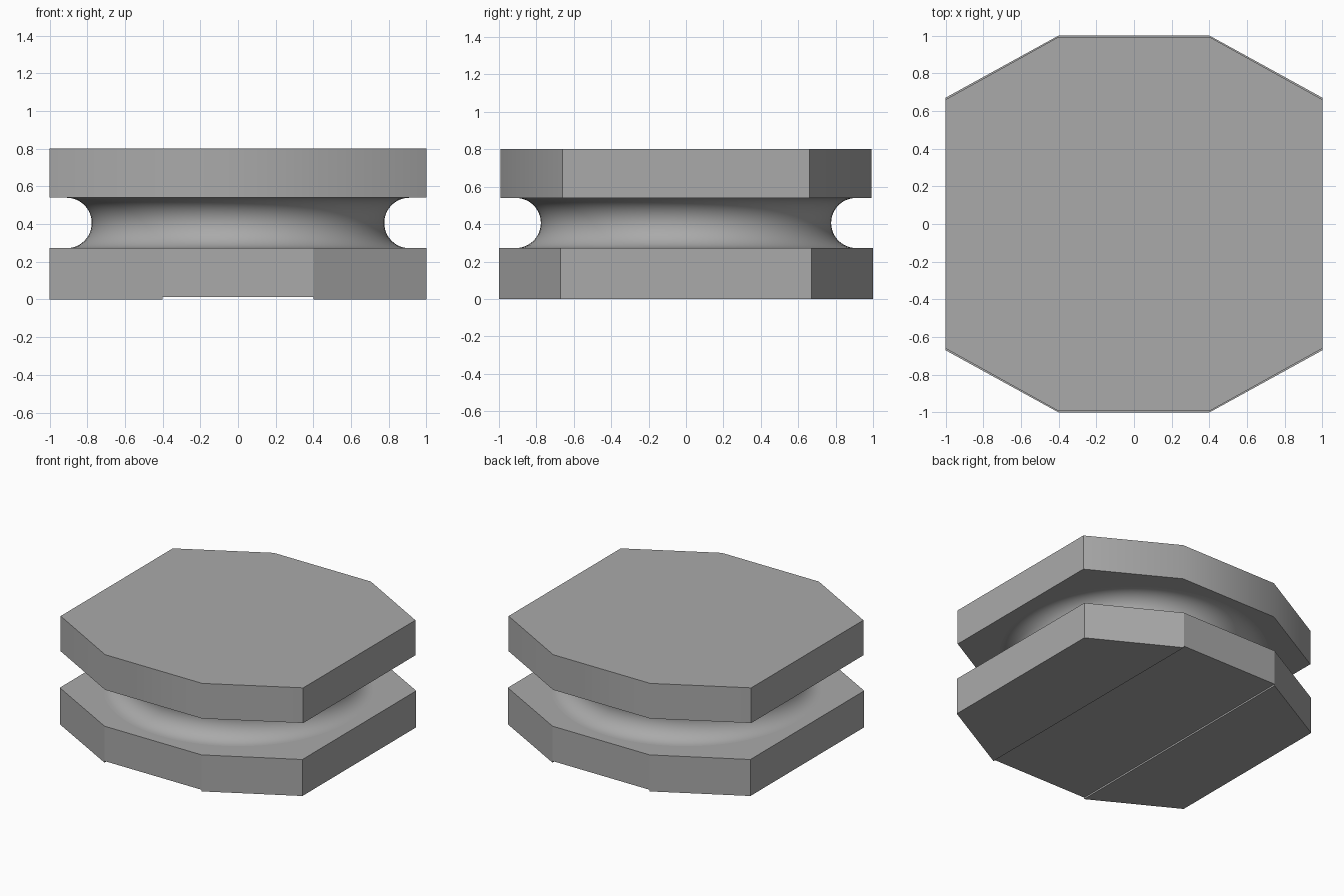
import bpy, bmesh, math

cube = bpy.data.objects.get("Cube")
if cube:
    bpy.data.objects.remove(cube, do_unlink=True)

grey = bpy.data.materials.new("mid grey")
grey.use_nodes = True
colour = (0.40, 0.40, 0.40, 1)
grey.diffuse_color = colour
grey.node_tree.nodes["Principled BSDF"].inputs["Base Color"].default_value = colour

RECESS = 0.012                 # depth of the underside channel
LOW, HIGH, TOP = 0.272, 0.54, 0.802


def finish(bm, name, smooth_angle=None):
    bmesh.ops.recalc_face_normals(bm, faces=bm.faces)
    mesh = bpy.data.meshes.new(name)
    bm.to_mesh(mesh)
    bm.free()
    mesh.materials.append(grey)
    obj = bpy.data.objects.new(name, mesh)
    bpy.context.collection.objects.link(obj)
    if smooth_angle:
        bpy.ops.object.select_all(action='DESELECT')
        obj.select_set(True)
        bpy.context.view_layer.objects.active = obj
        bpy.ops.object.shade_smooth_by_angle(angle=math.radians(smooth_angle))
    return obj


def octagon_slab(hx, hy, cx, cy, z0, z1):
    """Prism with long sides along y; returns the bmesh and its lower face."""
    bm = bmesh.new()
    outline = [(cx, -hy), (hx, -cy), (hx, cy), (cx, hy),
               (-cx, hy), (-hx, cy), (-hx, -cy), (-cx, -hy)]
    base = bm.faces.new([bm.verts.new((x, y, z0)) for x, y in outline])
    top = bmesh.ops.extrude_face_region(bm, geom=[base], use_keep_orig=True)["geom"]
    for v in top:
        if isinstance(v, bmesh.types.BMVert):
            v.co.z = z1
    return bm, base


# Lower flange: split the underside, then extend the two side feet downward
bm, base = octagon_slab(1.0, 1.0, 0.4, 0.67, RECESS, LOW)
for x in (-0.4, 0.4):
    pair = [v for v in bm.verts
            if abs(v.co.x - x) < 1e-4 and abs(v.co.z - RECESS) < 1e-4]
    bmesh.ops.connect_verts(bm, verts=pair)
feet = [f for f in bm.faces
        if f.calc_center_median().z < RECESS + 1e-4
        and abs(f.calc_center_median().x) > 0.3]
for foot in feet:
    ext = bmesh.ops.extrude_discrete_faces(bm, faces=[foot])["faces"]
    for v in ext[0].verts:
        v.co.z = 0
finish(bm, "lower_flange")

# Upper flange, very slightly smaller, with softened end corners
bm, base = octagon_slab(1.0, 0.993, 0.4, 0.66, HIGH, TOP)
finish(bm, "upper_flange", 35)

# Round neck with a semicircular groove, revolved about z
bm = bmesh.new()
mid, r = (LOW + HIGH) / 2, (HIGH - LOW) / 2
profile = []
for i in range(25):
    a = math.pi * (i / 24 - 0.5)
    profile.append(bm.verts.new((0.91 - r * math.cos(a), 0, mid + r * math.sin(a))))
edges = [bm.edges.new(p) for p in zip(profile, profile[1:])]
bmesh.ops.spin(bm, geom=profile + edges, cent=(0, 0, 0), axis=(0, 0, 1),
               angle=math.tau, steps=96, use_merge=True)
bmesh.ops.remove_doubles(bm, verts=bm.verts, dist=1e-5)
neck = finish(bm, "grooved_neck", 40)
# An open surface needs its normals facing away from the axis
face = max(neck.data.polygons, key=lambda p: -abs(p.center.z - mid))
if face.normal.x * face.center.x + face.normal.y * face.center.y < 0:
    neck.data.flip_normals()
